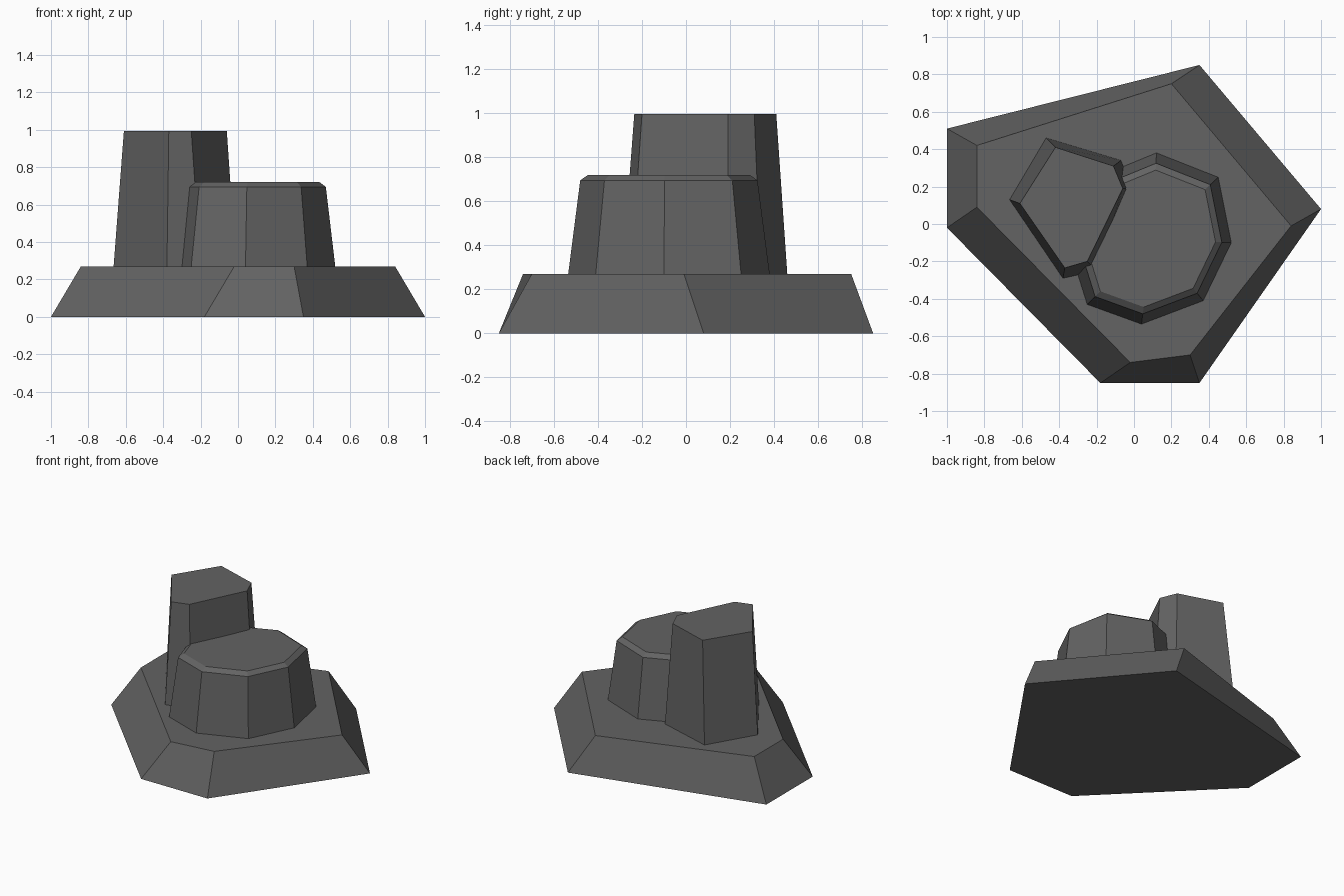
import bpy, bmesh

if "Cube" in bpy.data.objects:
    bpy.data.objects.remove(bpy.data.objects["Cube"])

rock = bpy.data.materials.new("dark_grey_rock")
rock.diffuse_color = (0.125, 0.125, 0.125, 1)
rock.use_nodes = True
rock.node_tree.nodes["Principled BSDF"].inputs["Base Color"].default_value = rock.diffuse_color


def loft(name, rings):
    """Skin flat-faced rings of (z, outline), bottom to top, and cap both ends."""
    bm = bmesh.new()
    loops = [[bm.verts.new((x, y, z)) for x, y in pts] for z, pts in rings]
    n = len(loops[0])
    for low, high in zip(loops, loops[1:]):
        for i in range(n):
            j = (i + 1) % n
            bm.faces.new((low[i], low[j], high[j], high[i]))
    bm.faces.new(loops[0][::-1])
    bm.faces.new(loops[-1])
    bmesh.ops.recalc_face_normals(bm, faces=bm.faces)
    mesh = bpy.data.meshes.new(name)
    bm.to_mesh(mesh)
    bm.free()
    mesh.materials.append(rock)
    obj = bpy.data.objects.new(name, mesh)
    bpy.context.collection.objects.link(obj)
    return obj


def scaled(pts, centre, s):
    cx, cy = centre
    return [(cx + (x - cx) * s, cy + (y - cy) * s) for x, y in pts]


# Wide sloping slab
loft("base_slab", [
    (0.0, [(-1, -0.02), (-0.18, -0.85), (0.35, -0.85), (1, 0.08), (0.35, 0.85), (-1, 0.51)]),
    (0.27, [(-0.84, 0.09), (-0.02, -0.74), (0.30, -0.70), (0.84, -0.01), (0.20, 0.75), (-0.84, 0.42)]),
])

# Tall six-sided column, sunk slightly into the slab
foot = [(-0.665, 0.13), (-0.38, -0.29), (-0.20, -0.25), (-0.01, 0.19), (-0.07, 0.34), (-0.47, 0.46)]
crown = [(-0.61, 0.11), (-0.37, -0.235), (-0.25, -0.20), (-0.06, 0.19), (-0.11, 0.31), (-0.42, 0.41)]
loft("tall_column", [(0.24, foot), (0.27, foot), (0.995, crown)])

# Short eight-sided stump with a chamfered rim
stump = [(0.12, 0.38), (-0.22, 0.24), (-0.35, -0.11), (-0.25, -0.43),
         (0.04, -0.535), (0.37, -0.41), (0.52, -0.10), (0.45, 0.25)]
mid = (0.10, -0.08)
loft("short_stump", [
    (0.24, stump), (0.27, stump),
    (0.695, scaled(stump, mid, 0.88)),
    (0.72, scaled(stump, mid, 0.80)),
])
